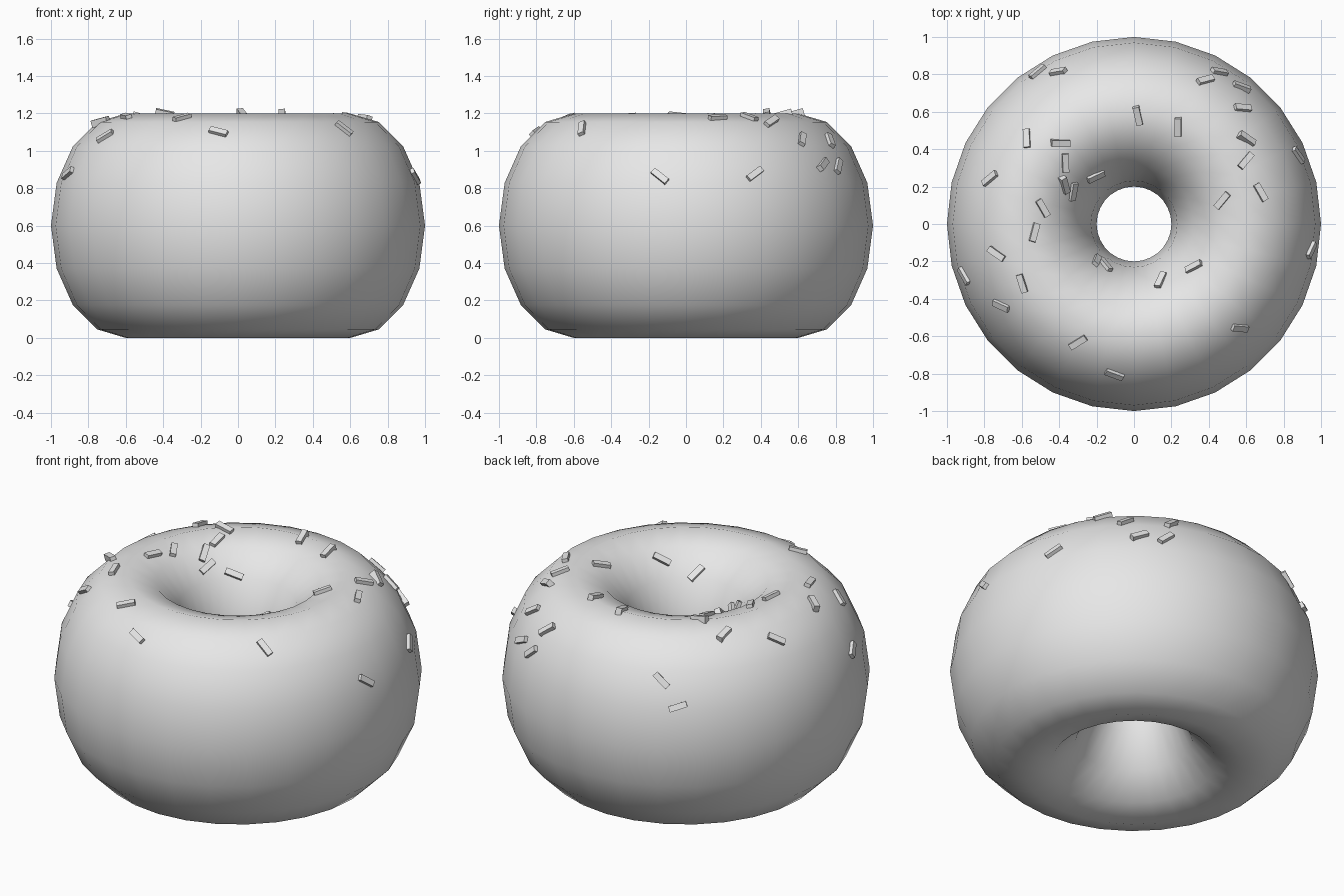
import bpy, bmesh, math
from mathutils import Vector, Matrix
from mathutils.bvhtree import BVHTree

if "Cube" in bpy.data.objects:
    bpy.data.objects.remove(bpy.data.objects["Cube"])


def material(name, color):
    m = bpy.data.materials.new(name)
    m.diffuse_color = (*color, 1)
    m.use_nodes = True
    m.node_tree.nodes["Principled BSDF"].inputs["Base Color"].default_value = m.diffuse_color
    return m


grey = material("plain grey", (0.8, 0.8, 0.8))

# Ring body: a torus stretched upwards
bpy.ops.mesh.primitive_torus_add(major_segments=28, minor_segments=16,
                                 major_radius=0.6, minor_radius=0.4)
ring = bpy.context.object
ring.name = "doughnut_body"
ring.data.transform(Matrix.Translation((0, 0, 0.6)) @ Matrix.Diagonal((1, 1, 1.5, 1)))
ring.data.materials.append(grey)
bpy.ops.object.shade_smooth()

# Surface lookup used to seat the sprinkles
bm = bmesh.new()
bm.from_mesh(ring.data)
bmesh.ops.recalc_face_normals(bm, faces=bm.faces)
tree = BVHTree.FromBMesh(bm)
bm.free()


def surface(x, y):
    hit, normal, _, _ = tree.ray_cast(Vector((x, y, 3)), Vector((0, 0, -1)))
    return hit, normal


# Sprinkles: x, y, heading in degrees as seen from above
SPRINKLES = [
    (-.52, .82, 40), (-.41, .82, 10), (.385, .775, 15), (.46, .82, -10),
    (.58, .74, -20), (.585, .625, -5), (.61, .46, -35), (.6, .34, 50),
    (.885, .37, -55), (.68, .17, -60), (.47, .125, 50), (.955, -.14, 65),
    (.315, -.225, 28), (.14, -.295, 65), (.57, -.56, -5), (-.105, -.81, -20),
    (-.3, -.635, 32), (-.715, -.44, -25), (-.6, -.32, -72), (-.915, -.28, -60),
    (-.745, -.16, -35), (-.53, -.045, 75), (-.485, .085, -60), (-.775, .245, 40),
    (-.575, .46, -87), (-.39, .43, 0), (-.365, .325, -88), (-.365, .205, -75),
    (-.32, .17, 80), (-.2, .25, 25), (.02, .575, -77), (.235, .515, 90),
    (-.195, -.19, 70), (-.15, -.21, -50),
]
LENGTH, WIDTH, THICK = 0.1, 0.034, 0.04

bm = bmesh.new()
for x, y, deg in SPRINKLES:
    _, n = surface(x, y)
    # step inward so the raised top lands on the listed spot
    p, n = surface(x - n.x * 0.015, y - n.y * 0.015)
    a = math.radians(deg)
    cx, cy = math.cos(a), math.sin(a)
    along = Vector((cx, cy, -(cx * n.x + cy * n.y) / n.z)).normalized()
    side = n.cross(along)
    rot = Matrix((along, side, n)).transposed().to_4x4()
    bmesh.ops.create_cube(bm, size=1, matrix=Matrix.Translation(p) @ rot
                          @ Matrix.Diagonal((LENGTH, WIDTH, THICK, 1)))
mesh = bpy.data.meshes.new("sprinkles")
bm.to_mesh(mesh)
bm.free()
mesh.materials.append(grey)
bpy.context.collection.objects.link(bpy.data.objects.new("sprinkles", mesh))
